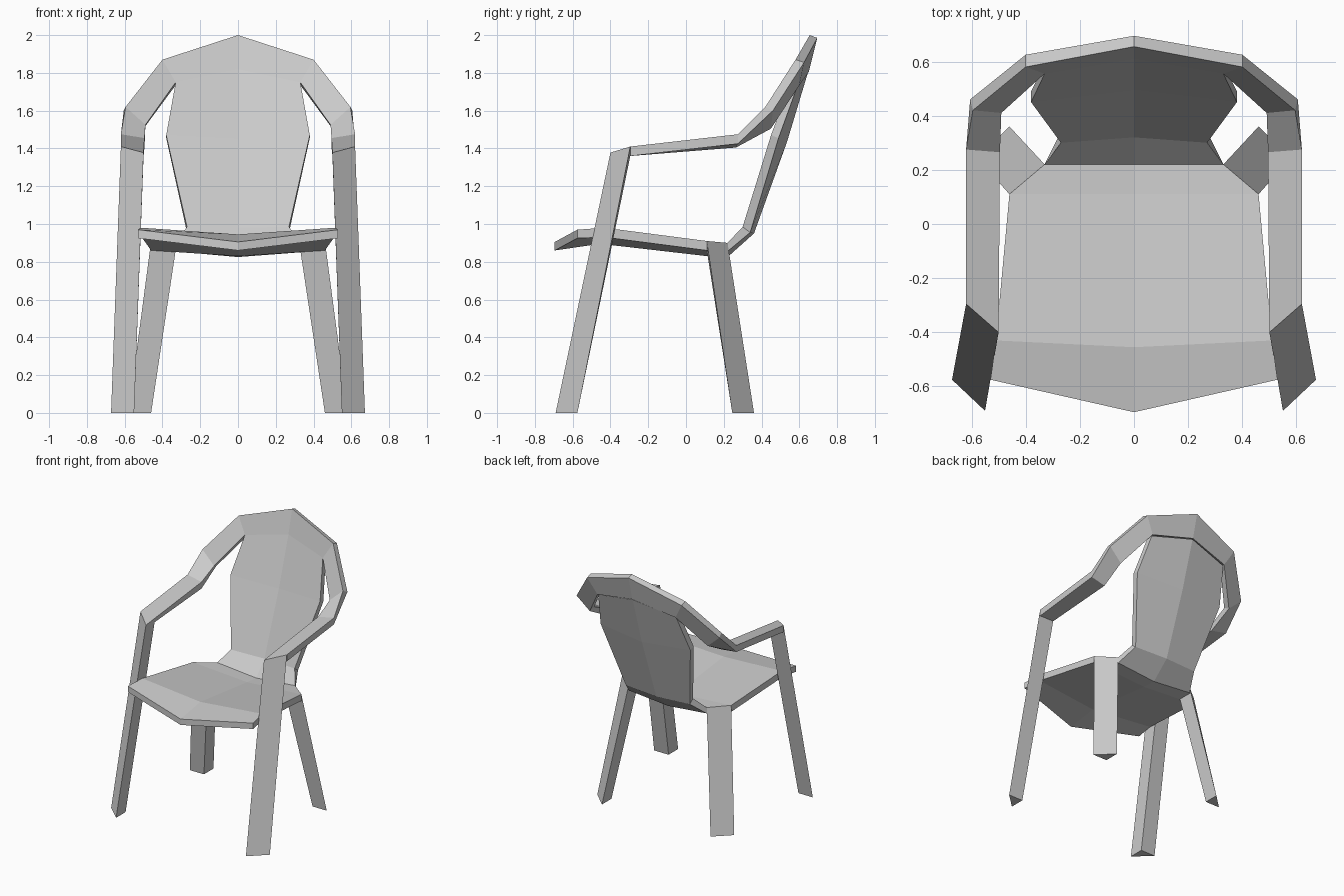
import bpy
import bmesh
from mathutils import Vector

cube = bpy.data.objects.get("Cube")
if cube:
    bpy.data.objects.remove(cube, do_unlink=True)

GREY = (0.6, 0.6, 0.6, 1.0)
grey = bpy.data.materials.new("light grey")
grey.use_nodes = True
grey.diffuse_color = GREY
grey.node_tree.nodes["Principled BSDF"].inputs["Base Color"].default_value = GREY


def finish(name, bm):
    """Turn a bmesh into a flat shaded object."""
    bmesh.ops.recalc_face_normals(bm, faces=bm.faces)
    mesh = bpy.data.meshes.new(name)
    bm.to_mesh(mesh)
    bm.free()
    mesh.materials.append(grey)
    obj = bpy.data.objects.new(name, mesh)
    bpy.context.collection.objects.link(obj)
    return obj


def flip(p):
    return (-p[0], p[1], p[2])


def slab(name, rows):
    """Thick sheet: each row is (list of points, offset to the back side)."""
    bm = bmesh.new()
    rings = []
    for points, offset in rows:
        front = [bm.verts.new(p) for p in points]
        back = [bm.verts.new(Vector(p) + Vector(offset)) for p in points]
        rings.append(front + back[::-1])
    n = len(rings[0])
    for a, b in zip(rings, rings[1:]):
        for i in range(n):
            j = (i + 1) % n
            bm.faces.new((a[i], a[j], b[j], b[i]))
    # end caps, one quad per column
    for ring in (rings[0], rings[-1]):
        for i in range(n // 2 - 1):
            bm.faces.new((ring[i], ring[i + 1], ring[n - 2 - i], ring[n - 1 - i]))
    return finish(name, bm)


def leg(name, top, foot):
    """Three-sided leg between two triangles."""
    bm = bmesh.new()
    a = [bm.verts.new(p) for p in top]
    b = [bm.verts.new(p) for p in foot]
    bm.faces.new(a)
    bm.faces.new(b)
    for i in range(3):
        j = (i + 1) % 3
        bm.faces.new((a[i], a[j], b[j], b[i]))
    return finish(name, bm)


# seat and backrest: one folded shell, (edge point, centre y, centre z, offset)
shell = [
    ((0.53, -0.575, 0.97), -0.695, 0.905, (0, 0, -0.045)),
    ((0.51, -0.43, 0.98), -0.455, 0.945, (0, 0, -0.05)),
    ((0.46, 0.11, 0.91), 0.11, 0.88, (0, 0, -0.05)),
    ((0.33, 0.22, 0.90), 0.22, 0.87, (0, 0, -0.045)),
    ((0.27, 0.30, 0.985), 0.32, 0.98, (0, 0.04, -0.03)),
    ((0.38, 0.45, 1.47), 0.495, 1.45, (0, 0.04, -0.015)),
    ((0.33, 0.555, 1.75), 0.61, 1.82, (0, 0.035, -0.02)),
]
slab("seat_and_backrest",
     [([flip(e), (0, y, z), e], off) for e, y, z, off in shell])

# armrests and top hoop: one continuous band, (outer, inner, offset)
band = [
    ((0.62, -0.295, 1.41), (0.50, -0.40, 1.378), (0, 0, -0.05)),
    ((0.62, 0.275, 1.475), (0.495, 0.265, 1.455), (0, 0, -0.05)),
    ((0.595, 0.42, 1.62), (0.49, 0.41, 1.525), (0.01, 0.04, -0.02)),
    ((0.40, 0.58, 1.87), (0.33, 0.555, 1.75), (0, 0.045, -0.015)),
]
half = [([o, i], off) for o, i, off in band]
# the front end of the underside is square to the arm
crown = [([(0, 0.655, 2.0), (0, 0.61, 1.82)], (0, 0.04, -0.015))]
other = [([flip(o), flip(i)], flip(off)) for (o, i), off in reversed(half)]
arms = slab("armrests_and_hoop", half + crown + other)
for v in arms.data.vertices:
    if v.co.y < -0.39 and v.co.z < 1.35:
        v.co.y, v.co.z = -0.295, 1.36

# legs on both sides
front_top = [(0.62, -0.295, 1.41), (0.50, -0.40, 1.378), (0.50, -0.295, 1.36)]
front_foot = [(0.672, -0.575, 0), (0.55, -0.69, 0), (0.55, -0.575, 0)]
back_top = [(0.46, 0.11, 0.91), (0.33, 0.22, 0.90), (0.33, 0.11, 0.86)]
back_foot = [(0.58, 0.245, 0), (0.46, 0.36, 0), (0.46, 0.245, 0)]
for side, move in (("left", tuple), ("right", flip)):
    leg("front_leg_" + side, map(move, front_top), map(move, front_foot))
    leg("back_leg_" + side, map(move, back_top), map(move, back_foot))
